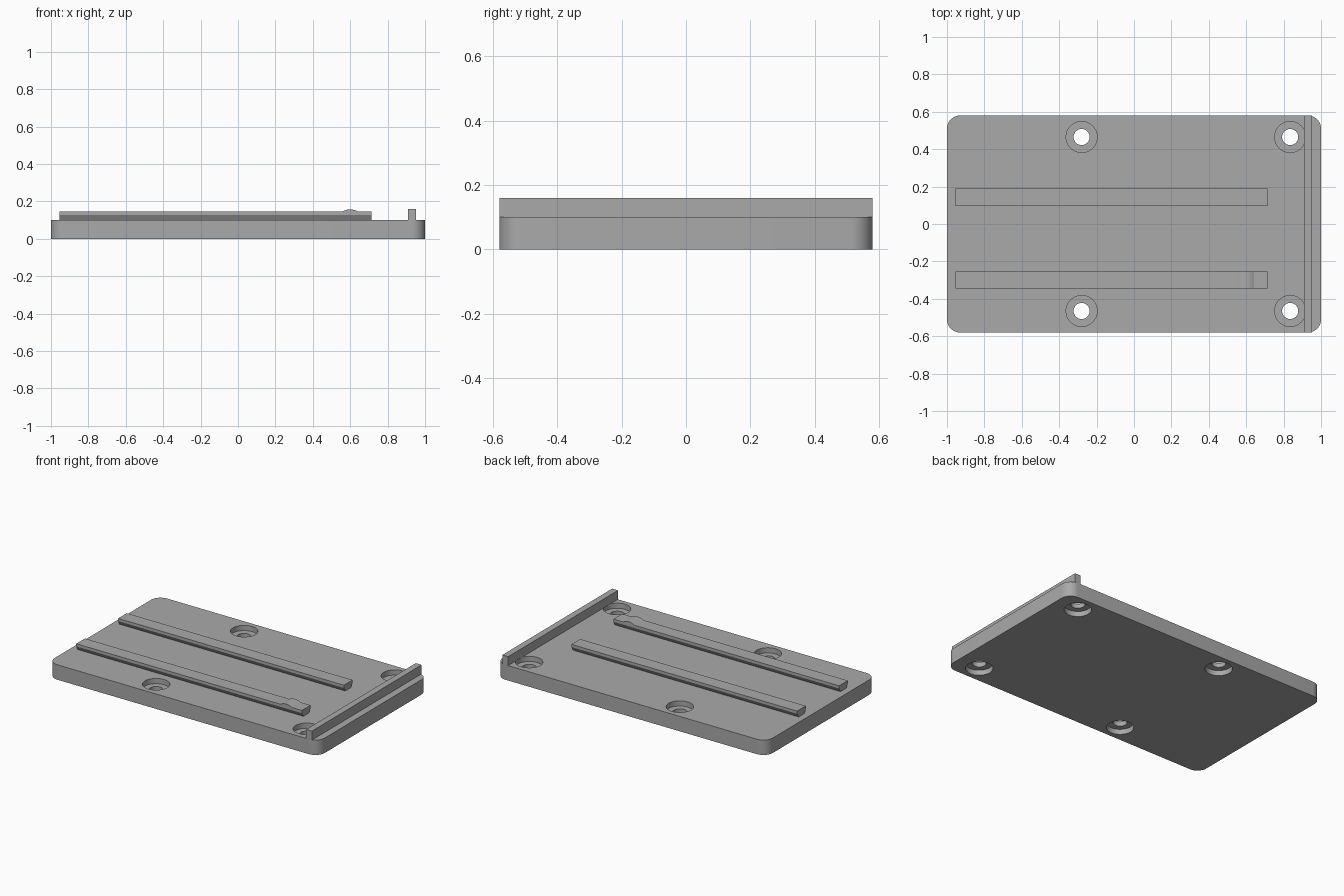
import bpy, bmesh, math

if "Cube" in bpy.data.objects:
    bpy.data.objects.remove(bpy.data.objects["Cube"], do_unlink=True)

GREY = (0.40, 0.40, 0.40, 1)
mat = bpy.data.materials.new("plain grey")
mat.use_nodes = True
mat.diffuse_color = GREY
mat.node_tree.nodes["Principled BSDF"].inputs["Base Color"].default_value = GREY

HX, HY, TOP = 1.0, 0.58, 0.1


def extrude(name, outline, vec):
    """Solid made by sweeping a closed outline along vec."""
    bm = bmesh.new()
    face = bm.faces.new([bm.verts.new(p) for p in outline])
    out = bmesh.ops.extrude_face_region(bm, geom=[face], use_keep_orig=True)
    moved = [v for v in out["geom"] if isinstance(v, bmesh.types.BMVert)]
    bmesh.ops.translate(bm, verts=moved, vec=vec)
    bmesh.ops.recalc_face_normals(bm, faces=bm.faces)
    me = bpy.data.meshes.new(name)
    bm.to_mesh(me)
    bm.free()
    ob = bpy.data.objects.new(name, me)
    bpy.context.collection.objects.link(ob)
    me.materials.append(mat)
    return ob


def activate(ob):
    bpy.ops.object.select_all(action='DESELECT')
    ob.select_set(True)
    bpy.context.view_layer.objects.active = ob


def circle(x, y, z, r, n=48):
    return [(x + r * math.cos(i * math.tau / n), y + r * math.sin(i * math.tau / n), z)
            for i in range(n)]


# Base plate with rounded corners
R, STEPS = 0.07, 10
corners = [(1, 1), (-1, 1), (-1, -1), (1, -1)]
outline = []
for q, (sx, sy) in enumerate(corners):
    for i in range(STEPS + 1):
        a = (q + i / STEPS) * math.pi / 2
        outline.append((sx * (HX - R) + R * math.cos(a), sy * (HY - R) + R * math.sin(a), 0))
plate = extrude("base_plate", outline, (0, 0, TOP))

# Screw holes, counterbored from above and below
DEPTH = 0.035
for x in (-0.28, 0.835):
    for y in (-0.465, 0.465):
        for z, r, h in ((-0.1, 0.043, 0.3), (TOP - DEPTH, 0.083, 0.1), (DEPTH - 0.1, 0.083, 0.1)):
            cutter = extrude("hole_cutter", circle(x, y, z, r), (0, 0, h))
            cutter.hide_render = True
            activate(plate)
            mod = plate.modifiers.new("hole", 'BOOLEAN')
            mod.operation, mod.solver, mod.object = 'DIFFERENCE', 'EXACT', cutter
            bpy.ops.object.modifier_apply(modifier=mod.name)
            bpy.data.objects.remove(cutter, do_unlink=True)
activate(plate)
bpy.ops.object.shade_smooth_by_angle(angle=math.radians(30))

# Undercut rails
X0, X1, RAIL_TOP, HALF = -0.955, 0.715, 0.145, 0.046
section = [(-0.03, TOP), (0.03, TOP), (HALF, 0.127), (HALF, RAIL_TOP),
           (-HALF, RAIL_TOP), (-HALF, 0.127)]
for name, yc in (("back_rail", 0.143), ("front_rail", -0.3)):
    extrude(name, [(X0, yc + y, z) for y, z in section], (X1 - X0, 0, 0))

# Low rounded click bump across the front rail
bump = []
for i in range(13):
    t = i / 6 - 1
    bump.append((0.6 + 0.042 * t, -0.3 - HALF, RAIL_TOP + 0.012 * (1 - t * t)))
bump_ob = extrude("click_bump", bump, (0, 2 * HALF, 0))
activate(bump_ob)
bpy.ops.object.shade_smooth_by_angle(angle=math.radians(30))

# End stop fence
extrude("end_stop", [(0.91, -HY, TOP), (0.953, -HY, TOP), (0.953, -HY, 0.16), (0.91, -HY, 0.16)],
        (0, 2 * HY, 0))
